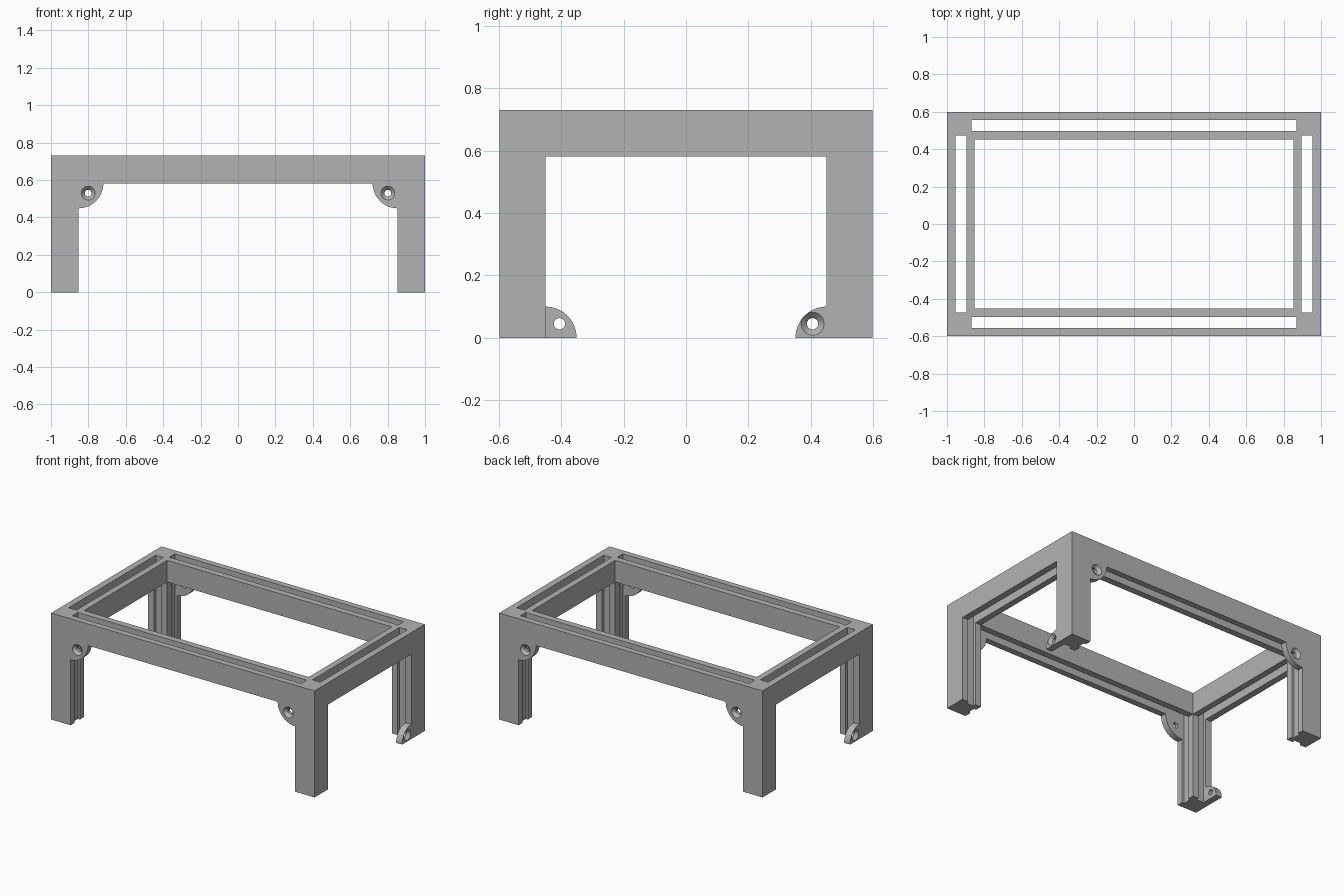
import bpy, bmesh
from math import pi, sin, cos
from mathutils import Matrix

cube = bpy.data.objects.get("Cube")
if cube:
    bpy.data.objects.remove(cube, do_unlink=True)

grey = bpy.data.materials.new("plain grey")
grey.use_nodes = True
grey.diffuse_color = (0.45, 0.45, 0.45, 1)
grey.node_tree.nodes["Principled BSDF"].inputs["Base Color"].default_value = (0.45, 0.45, 0.45, 1)

# Main dimensions: outer half sizes, inner half sizes, heights
OX, OY, H = 1.0, 0.598, 0.731
IX, IY, RAIL = 0.853, 0.451, 0.582
# Panel slots: outer and inner limit across each rail, and half lengths
SX_OUT, SX_IN, SY_OUT, SY_IN = 0.955, 0.896, 0.556, 0.496
SLOT_X, SLOT_Y = 0.869, 0.472


def add_object(name, bm):
    bmesh.ops.recalc_face_normals(bm, faces=bm.faces)
    mesh = bpy.data.meshes.new(name)
    bm.to_mesh(mesh)
    bm.free()
    mesh.materials.append(grey)
    obj = bpy.data.objects.new(name, mesh)
    bpy.context.collection.objects.link(obj)
    return obj


def box(name, x0, x1, y0, y1, z0, z1):
    bm = bmesh.new()
    bmesh.ops.create_cube(bm, size=1)
    for v in bm.verts:
        v.co = (x1 if v.co.x > 0 else x0, y1 if v.co.y > 0 else y0, z1 if v.co.z > 0 else z0)
    return add_object(name, bm)


def cut(target, cutter):
    cutter.hide_render = True
    mod = target.modifiers.new("cut", 'BOOLEAN')
    mod.operation = 'DIFFERENCE'
    mod.solver = 'EXACT'
    mod.object = cutter
    bpy.context.view_layer.objects.active = target
    bpy.ops.object.modifier_apply(modifier=mod.name)
    bpy.data.objects.remove(cutter, do_unlink=True)


def screw_tab(name, radius, hole, thick, matrix):
    """Quarter disc in local XY, outer face at z=0, body towards -z, countersunk hole."""
    bm = bmesh.new()
    n = 20
    arc = [(radius * cos(i * pi / 2 / n), radius * sin(i * pi / 2 / n)) for i in range(n + 1)]
    face = bm.faces.new([bm.verts.new((x, y, 0)) for x, y in [(0, 0)] + arc])
    side = bmesh.ops.extrude_face_region(bm, geom=[face])["geom"]
    for v in side:
        if isinstance(v, bmesh.types.BMVert):
            v.co.z = -thick
    tab = add_object(name, bm)

    # Revolved screw shape: straight shank, cone, clearance above the face
    bm = bmesh.new()
    rings = []
    for r, z in [(0.018, -thick - 0.02), (0.018, -0.02), (0.037, 0), (0.037, 0.02)]:
        rings.append([bm.verts.new((hole + r * cos(i * pi / 16), hole + r * sin(i * pi / 16), z))
                      for i in range(32)])
    for a, b in zip(rings, rings[1:]):
        for i in range(32):
            j = (i + 1) % 32
            bm.faces.new((a[i], a[j], b[j], b[i]))
    bm.faces.new(rings[0])
    bm.faces.new(rings[-1])
    cut(tab, add_object("screw_cutter", bm))

    tab.data.transform(matrix)
    if matrix.determinant() < 0:
        tab.data.flip_normals()
    bpy.ops.object.select_all(action='DESELECT')
    tab.select_set(True)
    bpy.context.view_layer.objects.active = tab
    bpy.ops.object.shade_smooth_by_angle(angle=pi / 6)
    return tab


# Frame with four legs: a block with the opening and both tunnels removed
frame = box("frame_with_legs", -OX, OX, -OY, OY, 0, H)
cut(frame, box("opening", -IX, IX, -IY, IY, -1, 1))
cut(frame, box("long_tunnel", -IX, IX, -1, 1, -1, RAIL))
cut(frame, box("short_tunnel", -2, 2, -IY, IY, -1, RAIL))

# Panel slots through the rails, running on as shallow grooves in the legs
for s in (-1, 1):
    y0, y1 = sorted((s * SY_IN, s * SY_OUT))
    cut(frame, box("long_slot", -SLOT_X, SLOT_X, y0, y1, -1, 1))
    x0, x1 = sorted((s * SX_IN, s * SX_OUT))
    cut(frame, box("short_slot", x0, x1, -SLOT_Y, SLOT_Y, -1, 1))


def placed(right, up, out, origin):
    m = Matrix((right, up, out)).transposed().to_4x4()
    m.translation = origin
    return m


# Upper screw tabs in all four corners of the front and back
for sy, face_name in ((-1, "front"), (1, "back")):
    for sx, side_name in ((-1, "right"), (1, "left")):
        screw_tab(f"{face_name}_{side_name}_upper_tab", 0.133, 0.052, OY - SY_OUT,
                  placed((-sx, 0, 0), (0, 0, -1), (0, sy, 0), (sx * IX, sy * OY, RAIL)))

# Foot tabs on two diagonally opposite legs
for s, name in ((1, "back_left"), (-1, "front_right")):
    screw_tab(f"{name}_foot_tab", 0.1, 0.045, OX - SX_OUT,
              placed((0, -s, 0), (0, 0, 1), (s, 0, 0), (s * OX, s * IY, 0)))
